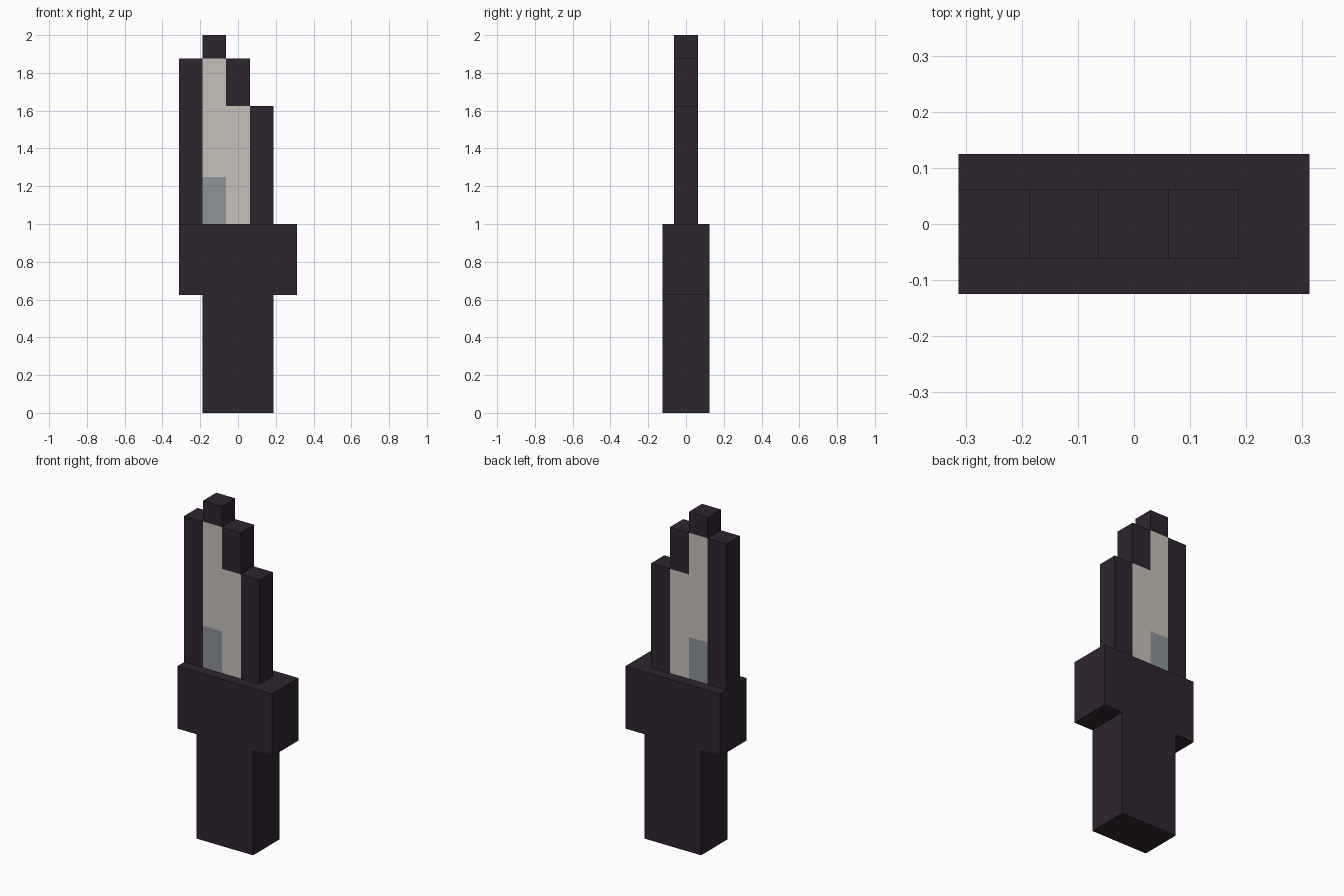
import bpy
import bmesh

cube = bpy.data.objects.get("Cube")
if cube:
    bpy.data.objects.remove(cube, do_unlink=True)


def make_material(name, colour):
    mat = bpy.data.materials.new(name)
    mat.use_nodes = True
    mat.diffuse_color = (*colour, 1)
    for node in mat.node_tree.nodes:
        if node.type == "BSDF_PRINCIPLED":
            node.inputs["Base Color"].default_value = (*colour, 1)
    return mat


materials = [
    make_material("dark plum", (0.028, 0.018, 0.03)),
    make_material("pale bone", (0.565, 0.527, 0.479)),
    make_material("steel grey", (0.262, 0.292, 0.314)),
]
DARK, PALE, GREY = range(3)
U = 0.125  # block size


def stepped_slab(name, columns, levels, half_depth, paint):
    """Extrude columns (left, right, bottom, top) split at the given levels.
    paint(column index, height) picks the colour of front and back faces."""
    bm = bmesh.new()
    for i, (x0, x1, bottom, top) in enumerate(columns):
        for z0, z1 in zip(levels, levels[1:]):
            if z0 >= bottom and z1 <= top:
                corners = ((x0, z0), (x1, z0), (x1, z1), (x0, z1))
                face = bm.faces.new([bm.verts.new((x * U, -half_depth, z * U)) for x, z in corners])
                face.material_index = paint(i, (z0 + z1) / 2)
    bmesh.ops.remove_doubles(bm, verts=bm.verts[:], dist=0.0001)
    result = bmesh.ops.extrude_face_region(bm, geom=bm.faces[:], use_keep_orig=True)
    moved = [g for g in result["geom"] if isinstance(g, bmesh.types.BMVert)]
    bmesh.ops.translate(bm, vec=(0, 2 * half_depth, 0), verts=moved)
    bmesh.ops.recalc_face_normals(bm, faces=bm.faces[:])
    bm.normal_update()
    # The rim is always dark
    for face in bm.faces:
        if abs(face.normal.y) < 0.5:
            face.material_index = DARK
    # Merge flat neighbours of one colour
    bmesh.ops.dissolve_limit(bm, angle_limit=0.01, verts=bm.verts[:], edges=bm.edges[:],
                             delimit={"MATERIAL"})
    mesh = bpy.data.meshes.new(name)
    bm.to_mesh(mesh)
    bm.free()
    for mat in materials:
        mesh.materials.append(mat)
    obj = bpy.data.objects.new(name, mesh)
    bpy.context.collection.objects.link(obj)
    return obj


# Grip with the wider guard on top
stepped_slab("grip_and_guard",
             [(-2.5, -1.5, 5, 8), (-1.5, 1.5, 0, 8), (1.5, 2.5, 5, 8)],
             [0, 5, 8], U, lambda column, height: DARK)


# Stepped blade: dark edges, pale core, grey block at its root
def blade_colour(column, height):
    if column == 1 and height < 15:
        return GREY if height < 10 else PALE
    if column == 2 and height < 13:
        return PALE
    return DARK


# The root sits slightly inside the guard
root = 7.9
tops = [15, 16, 15, 13]
stepped_slab("blade",
             [(i - 2.5, i - 1.5, root, top) for i, top in enumerate(tops)],
             [root, 10, 13, 15, 16], U / 2, blade_colour)
